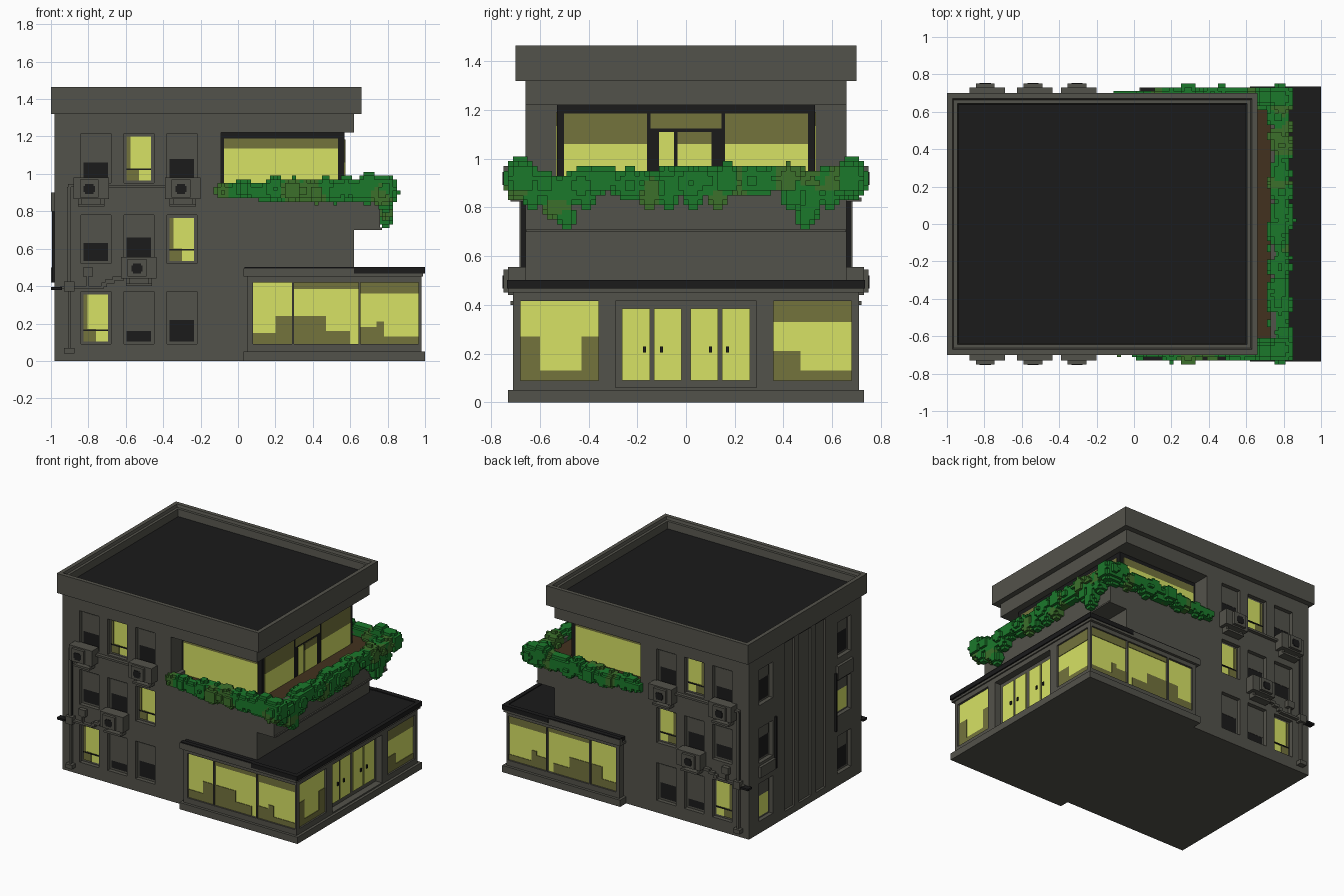
import bpy, bmesh, random
from mathutils import Vector

if "Cube" in bpy.data.objects:
    bpy.data.objects.remove(bpy.data.objects["Cube"])
random.seed(4)

COLOURS = {
    "wall_grey": (0.086, 0.084, 0.069), "roof_black": (0.0105, 0.0105, 0.011),
    "lit_yellow": (0.68, 0.76, 0.13), "dim_olive": (0.172, 0.172, 0.046),
    "leaf_green": (0.011, 0.19, 0.024), "leaf_olive": (0.045, 0.16, 0.024),
    "soil_brown": (0.055, 0.031, 0.013),
}
MATS = {}
for n, c in COLOURS.items():
    MATS[n] = bpy.data.materials.new(n)
    MATS[n].diffuse_color = (*c, 1)


def new_object(name, bm, mats):
    bmesh.ops.recalc_face_normals(bm, faces=bm.faces[:])
    me = bpy.data.meshes.new(name)
    bm.to_mesh(me)
    bm.free()
    for m in mats:
        me.materials.append(MATS[m])
    ob = bpy.data.objects.new(name, me)
    bpy.context.collection.objects.link(ob)
    return ob


def add_box(bm, x0, x1, y0, y1, z0, z1):
    r = bmesh.ops.create_cube(bm, size=1)
    for v in r["verts"]:
        v.co = Vector(((x0 + x1) / 2 + v.co.x * (x1 - x0),
                       (y0 + y1) / 2 + v.co.y * (y1 - y0),
                       (z0 + z1) / 2 + v.co.z * (z1 - z0)))


PARTS = {}


def part(name, mat, *b, both=False):
    """Queue a box for a named part; both = mirror it to the rear side."""
    boxes = PARTS.setdefault((name, mat), [])
    boxes.append(b)
    if both:
        boxes.append((b[0], b[1], -b[3], -b[2], b[4], b[5]))


def cut(ob, boxes, name):
    bm = bmesh.new()
    for b in boxes:
        add_box(bm, *b)
    c = new_object(name, bm, ["wall_grey"])
    c.hide_render = True
    c.hide_viewport = True
    m = ob.modifiers.new("openings", "BOOLEAN")
    m.operation, m.solver, m.object = "DIFFERENCE", "EXACT", c


# main block: side profile with projecting balcony and open upper corner
prof = [(-.98, 0), (.62, 0), (.62, .70), (.76, .70), (.76, .93), (-.09, .93),
        (-.09, 1.22), (.62, 1.22), (.62, 1.32), (-.98, 1.32)]
bm = bmesh.new()
f = bm.faces.new([bm.verts.new((x, -.66, z)) for x, z in prof])
r = bmesh.ops.extrude_face_region(bm, geom=[f])
for v in r["geom"]:
    if isinstance(v, bmesh.types.BMVert):
        v.co.y = .66
body = new_object("main_block", bm, ["wall_grey"])
cuts = [(-.06, .73, -.63, .63, .88, 1.1)]

# small windows on the front and rear: column, row, lit, height of dark glass
ROWS = [(.09, .37), (.52, .78), (.95, 1.215)]
COLS = [-.76, -.53, -.30]
LIT = {(0, 0), (2, 1), (1, 2)}
DARK = {(1, 0): .07, (2, 0): .13, (0, 1): .11, (1, 1): .14, (0, 2): .11, (2, 2): .13}
for i, x in enumerate(COLS):
    for j, (z0, z1) in enumerate(ROWS):
        for s in (-1, 1):
            cuts.append((x - .08, x + .08, *sorted((s * .63, s * .70)), z0, z1))
        a, b = x - .065, x + .065
        if (i, j) in LIT:
            part("lit_small_glass", "lit_yellow", a, b, -.634, -.625, z0 + .015, z1 - .015, both=True)
            part("small_window_shade", "dim_olive", a, x, -.638, -.63, z0 + .015, z0 + .08, both=True)
            part("small_window_shade", "dim_olive", a, a + .02, -.638, -.63, z0 + .08, z1 - .015, both=True)
            part("window_bar", "roof_black", a, b, -.641, -.63, z0 + .07, z0 + .078, both=True)
        else:
            part("dark_small_glass", "roof_black", a, b, -.634, -.625, z0 + .015, z0 + DARK[i, j], both=True)
            part("window_blind", "wall_grey", a, b, -.636, -.625, z0 + DARK[i, j], z1 - .015, both=True)

# end wall windows and vertical grooves
for y in (-.46, .46):
    for j, (z0, z1) in enumerate(ROWS):
        cuts.append((-1.05, -.95, y - .08, y + .08, z0, z1))
        lit = (y < 0 and j == 1) or (y > 0 and j == 0)
        part("end_glass_lit" if lit else "end_glass_dark", "lit_yellow" if lit else "roof_black",
             -.954, -.945, y - .063, y + .063, z0 + .015, z0 + .17)
        part("end_blind", "wall_grey", -.956, -.945, y - .063, y + .063, z0 + .17, z1 - .015)
for y, w in ((-.183, .057), (0, .07), (.183, .057)):
    cuts.append((-1.05, -.963, y - w, y + w, .05, 1.30))
cut(body, cuts, "main_block_cutter")

# parapet with stepped rim and sunken roof
bm = bmesh.new()
add_box(bm, -1, .66, -.70, .70, 1.32, 1.465)
top = max(bm.faces, key=lambda q: q.calc_center_median().z)
for w, d in ((.03, 0), (.006, .02), (.02, 0), (.006, .052)):
    bmesh.ops.inset_region(bm, faces=[top], thickness=w, depth=0, use_even_offset=True)
    for v in top.verts:
        v.co.z -= d
top.material_index = 1
new_object("parapet_and_roof", bm, ["wall_grey", "roof_black"])

# upper room with dark frame and glazing
part("upper_room", "roof_black", -.10, .57, -.53, .53, .86, 1.22)
part("upper_side_glass", "lit_yellow", -.075, .535, -.534, -.52, .90, 1.135, both=True)
part("upper_side_shade", "dim_olive", -.075, .535, -.534, -.52, 1.135, 1.19, both=True)
part("upper_front_glass", "lit_yellow", .56, .574, -.50, -.16, .90, 1.06, both=True)
part("upper_front_shade", "dim_olive", .56, .574, -.50, -.16, 1.06, 1.185, both=True)
part("upper_front_shade", "dim_olive", .56, .574, -.145, .145, 1.125, 1.185)
part("balcony_door_glass", "lit_yellow", .56, .574, -.11, -.05, .90, 1.11)
part("balcony_door_glass", "lit_yellow", .56, .574, -.035, .105, .90, 1.06)
part("balcony_door_shade", "dim_olive", .56, .574, -.035, .105, 1.06, 1.11)
part("planter_soil", "soil_brown", -.06, .73, -.63, .63, .87, .90)
part("balcony_lip", "wall_grey", .60, .77, -.655, .655, .70, .712)

# shop extension with rimmed roof
bm = bmesh.new()
add_box(bm, .05, .98, -.71, .71, .03, .47)
shop = new_object("shop_walls", bm, ["wall_grey"])
SHOP = [(.08, .29), (.30, .645), (.655, .965)]
sc = [(x0, x1, *sorted((s * .69, s * .75)), .09, .42) for x0, x1 in SHOP for s in (-1, 1)]
sc += [(.96, 1.05, -.68, -.36, .09, .415), (.96, 1.05, .36, .68, .09, .415),
       (.93, 1.05, -.29, .29, .06, .415)]
cut(shop, sc, "shop_cutter")
part("shop_plinth", "wall_grey", .03, 1, -.73, .73, 0, .05)
part("shop_cornice", "wall_grey", .03, .99, -.73, .73, .45, .468)
part("shop_cornice", "wall_grey", .03, .62, -.73, -.70, .465, .495, both=True)
part("shop_roof", "roof_black", .04, .99, -.725, .725, .46, .496)
part("shop_roof_rim", "roof_black", .97, 1, -.735, .735, .468, .502)
part("shop_roof_rim", "roof_black", .62, 1, -.735, -.70, .468, .502, both=True)
part("shop_roof_rim", "roof_black", .035, .62, -.728, -.695, .47, .502, both=True)
for x0, x1 in SHOP:
    part("shop_side_glass", "lit_yellow", x0, x1, -.694, -.685, .09, .42, both=True)
for x0, x1, z0, z1 in [(.08, .20, .09, .15), (.20, .29, .09, .24), (.30, .47, .09, .24),
                       (.47, .60, .09, .16), (.30, .645, .385, .42), (.655, .965, .36, .42),
                       (.78, .965, .09, .13), (.655, .74, .09, .18), (.74, .78, .09, .21)]:
    part("shop_side_shade", "dim_olive", x0, x1, -.698, -.69, z0, z1, both=True)
part("shop_front_glass", "lit_yellow", .955, .964, -.68, -.36, .09, .415, both=True)
for y0, y1, z0, z1 in [(-.68, -.36, .09, .13), (-.68, -.60, .13, .27), (-.43, -.36, .13, .27),
                       (.36, .68, .33, .415), (.36, .68, .09, .13), (.36, .47, .13, .21)]:
    part("shop_front_shade", "dim_olive", .96, .968, y0, y1, z0, z1)
for y in (-.205, -.075, .075, .205):
    part("shop_door_glass", "lit_yellow", .925, .937, y - .057, y + .057, .09, .385)
for y in (-.17, -.10, .10, .17):
    part("door_handle", "roof_black", .935, .945, y - .006, y + .006, .205, .23)

# air conditioners with fan, bracket and pipes, on front and rear
for x, z in ((-.785, .925), (-.295, .925), (-.53, .50)):
    part("air_conditioner", "wall_grey", x - .095, x + .095, -.73, -.65, z - .06, z + .055, both=True)
    part("air_conditioner_face", "wall_grey", x - .06, x + .04, -.75, -.72, z - .05, z + .045, both=True)
    part("unit_bracket", "wall_grey", x - .07, x - .05, -.70, -.65, z - .10, z - .05, both=True)
    part("unit_bracket", "wall_grey", x + .05, x + .07, -.70, -.65, z - .10, z - .05, both=True)
    part("unit_bracket", "wall_grey", x - .07, x + .07, -.72, -.65, z - .10, z - .085, both=True)
    part("fan_grille", "roof_black", x - .032, x + .012, -.754, -.745, z - .032, z + .02, both=True)
    part("fan_grille", "roof_black", x - .04, x + .02, -.753, -.745, z - .022, z + .01, both=True)
for b in [(-.70, -.38, .925, .94), (-.91, -.895, .05, .42), (-.95, -.72, .385, .40),
          (-.73, -.70, .395, .42), (-.71, -.66, .415, .435), (-.67, -.61, .43, .45),
          (-.81, -.80, .40, .45), (-.91, -.86, .93, .945)]:
    part("wall_pipe", "wall_grey", b[0], b[1], -.685, -.655, b[2], b[3], both=True)
part("wall_pipe", "wall_grey", -.913, -.894, -.684, -.678, .42, .93, both=True)
part("dark_conduit", "roof_black", -.912, -.895, -.68, -.655, .42, .93, both=True)
part("dark_conduit", "roof_black", -1, -.94, -.70, -.655, .38, .395, both=True)
part("pipe_box", "wall_grey", -.83, -.775, -.69, -.655, .45, .50, both=True)
part("pipe_box", "wall_grey", -.93, -.875, -.70, -.655, .37, .425, both=True)
part("pipe_box", "wall_grey", -.93, -.875, -.70, -.655, .04, .07, both=True)
part("end_unit", "wall_grey", -1, -.97, -.54, -.36, .80, .90)
part("end_unit", "wall_grey", -1, -.97, .37, .55, .42, .50)
part("end_conduit", "roof_black", -.995, -.975, .345, .36, .42, .80)
part("end_conduit", "roof_black", -.995, -.975, -.36, -.345, .42, .85)

for (name, mat), boxes in PARTS.items():
    bm = bmesh.new()
    for b in boxes:
        add_box(bm, *b)
    new_object(name, bm, [mat])

# hanging plants: stepped clumps along the balcony edge
clumps = []
for s in (-1, 1):
    x = -.08
    while x < .80:
        r = random.uniform(.04, .055) + (.012 if x > .1 else 0)
        clumps.append((x, s * random.uniform(.655, .68), .91 + random.uniform(-.015, .015), r))
        x += .055
    clumps += [(.29, s * .70, .91, .06), (.70, s * .68, .95, .06), (.785, s * .67, .92, .075)]
y = -.68
while y < .69:
    clumps.append((.78 + random.uniform(-.015, .015), y, .905 + random.uniform(-.02, .015),
                   random.uniform(.05, .07)))
    y += .05
for y, zlow in ((-.62, .85), (-.55, .80), (-.50, .76), (-.42, .83), (-.15, .84), (-.06, .82),
                (.03, .82), (.12, .84), (.45, .83), (.51, .76), (.58, .85)):
    z = .88
    while z >= zlow - .01:
        clumps.append((.785, y + random.uniform(-.015, .015), z, .047))
        z -= .04
S = .02
cells = {}
for cx, cy, cz, r in clumps:
    tint = int(random.random() < .18)
    n = int(r / S) + 1
    ci, cj, ck = (round(q / S) for q in (cx, cy, cz))
    for i in range(ci - n, ci + n + 1):
        for j in range(cj - n, cj + n + 1):
            for k in range(ck - n, ck + n + 1):
                if (Vector((i, j, k)) * S - Vector((cx, cy, cz))).length < r:
                    cells[i, j, k] = tint
bm = bmesh.new()
verts = {}
for c, tint in cells.items():
    for ax in range(3):
        for s in (-1, 1):
            nb = list(c)
            nb[ax] += s
            if tuple(nb) in cells:
                continue
            quad = []
            for u, v in ((-1, -1), (1, -1), (1, 1), (-1, 1)):
                p = [0, 0, 0]
                p[ax], p[(ax + 1) % 3], p[(ax + 2) % 3] = s, u, v
                key = tuple(2 * c[q] + p[q] for q in range(3))
                if key not in verts:
                    verts[key] = bm.verts.new(Vector(key) * S / 2)
                quad.append(verts[key])
            bm.faces.new(quad if s > 0 else quad[::-1]).material_index = tint
new_object("balcony_plants", bm, ["leaf_green", "leaf_olive"])

for m in bpy.data.materials:
    if m.users and not m.is_grease_pencil:
        m.use_nodes = True
        m.node_tree.nodes["Principled BSDF"].inputs["Base Color"].default_value = m.diffuse_color
